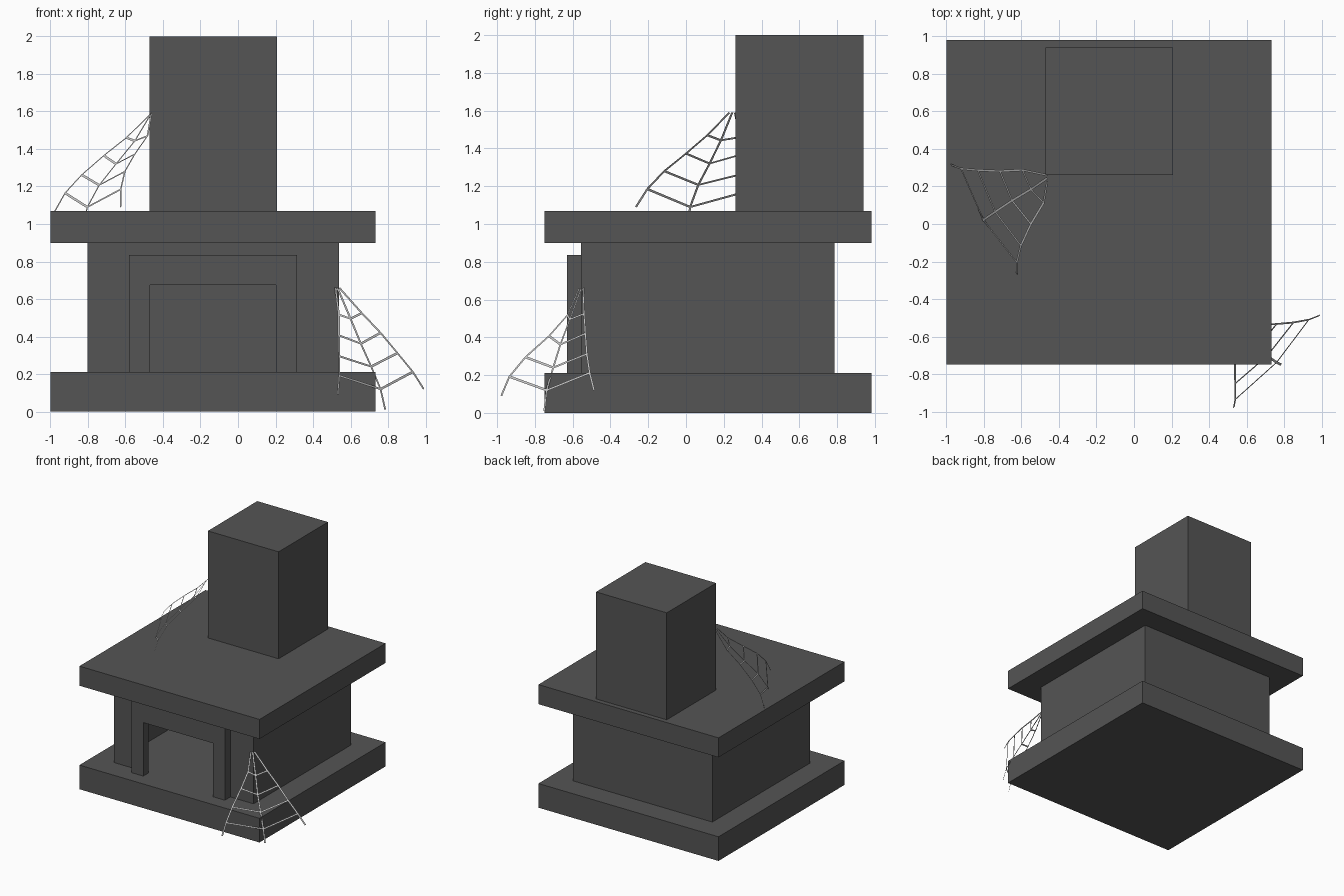
import bpy, bmesh
from mathutils import Vector

if "Cube" in bpy.data.objects:
    bpy.data.objects.remove(bpy.data.objects["Cube"])


def material(name, v):
    m = bpy.data.materials.new(name)
    m.diffuse_color = (v, v, v, 1)
    m.use_nodes = True
    m.node_tree.nodes["Principled BSDF"].inputs["Base Color"].default_value = m.diffuse_color
    return m


STONE = material("dark_stone", 0.09)
SILK = material("pale_silk", 0.6)


def mesh_object(name, verts, faces, mat=STONE, fix_normals=True):
    me = bpy.data.meshes.new(name)
    me.from_pydata(verts, [], faces)
    me.materials.append(mat)
    if fix_normals:
        bm = bmesh.new()
        bm.from_mesh(me)
        bmesh.ops.recalc_face_normals(bm, faces=bm.faces)
        bm.to_mesh(me)
        bm.free()
    ob = bpy.data.objects.new(name, me)
    bpy.context.collection.objects.link(ob)
    return ob


def box(name, x, y, z):
    verts = [(a, b, c) for a in x for b in y for c in z]
    faces = [(0, 1, 3, 2), (4, 6, 7, 5), (0, 4, 5, 1),
             (2, 3, 7, 6), (0, 2, 6, 4), (1, 5, 7, 3)]
    return mesh_object(name, verts, faces)


def arch(x, hole, z0, z, zh):
    """Outline of a wall with a doorway-shaped opening, as (x, z) points."""
    return [(x[0], z0), (x[0], z), (x[1], z), (x[1], z0),
            (hole[1], z0), (hole[1], zh), (hole[0], zh), (hole[0], z0)]


# Solid slabs and chimney
SLAB_X, SLAB_Y = (-1.0, 0.732), (-0.75, 0.982)
box("base_slab", SLAB_X, SLAB_Y, (0, 0.21))
box("mantel_slab", SLAB_X, SLAB_Y, (0.90, 1.07))
box("chimney", (-0.473, 0.207), (0.262, 0.94), (1.07, 2.0))

# Hollow firebox: front wall with opening, plus side and back walls
HOLE, HOLE_Z, FRONT, BACK = (-0.47, 0.203), 0.675, -0.555, 0.785
wall = arch((-0.803, 0.538), HOLE, 0.21, 0.90, HOLE_Z)
verts = [(x, FRONT, z) for x, z in wall] + [(x, BACK, z) for x, z in wall[:4]]
mesh_object("firebox_walls", verts,
            [(0, 1, 6, 7), (1, 2, 5, 6), (2, 3, 4, 5),
             (0, 1, 9, 8), (2, 3, 11, 10), (8, 9, 10, 11)])

# Surround framing the opening, open at the back where it meets the wall
frame = arch((-0.582, 0.315), HOLE, 0.21, 0.835, HOLE_Z)
verts = [(x, y, z) for y in (-0.63, FRONT) for x, z in frame]
sides = [(i, (i + 1) % 8, (i + 1) % 8 + 8, i + 8) for i in range(8)]
mesh_object("fireplace_surround", verts,
            [(0, 1, 6, 7), (1, 2, 5, 6), (2, 3, 4, 5)] + sides)


# Cobwebs: three sagging strands joined by four cross threads, as flat ribbons
def cobweb(name, strands, width=0.013):
    strands = [[Vector(p) for p in s] for s in strands]
    last = len(strands[0]) - 1
    # Outward direction of the web surface at each level
    outward = []
    for i in range(last + 1):
        lo, hi = max(i - 1, 0), min(i + 1, last)
        across = strands[2][max(i, 1)] - strands[0][max(i, 1)]
        down = strands[1][hi] - strands[1][lo]
        outward.append(down.cross(across).normalized())
    rings = [[s[i] for s in strands] for i in range(1, 5)]
    paths = [(s, outward) for s in strands]
    paths += [(r, [outward[i + 1]] * 3) for i, r in enumerate(rings)]
    verts, faces = [], []
    for path, normals in paths:
        start = len(verts)
        for i, p in enumerate(path):
            t = path[min(i + 1, len(path) - 1)] - path[max(i - 1, 0)]
            side = normals[i].cross(t).normalized() * width / 2
            verts += [p - side, p + side]
        for i in range(len(path) - 1):
            a = start + 2 * i
            faces.append((a, a + 2, a + 3, a + 1))
    mesh_object(name, verts, faces, SILK, False)


cobweb("cobweb_base", [
    [(0.52, -0.565, 0.66), (0.537, -0.628, 0.517), (0.537, -0.725, 0.407),
     (0.54, -0.85, 0.295), (0.54, -0.935, 0.192), (0.532, -0.978, 0.09)],
    [(0.53, -0.555, 0.66), (0.60, -0.615, 0.495), (0.655, -0.665, 0.362),
     (0.71, -0.703, 0.24), (0.76, -0.738, 0.12), (0.785, -0.75, 0.01)],
    [(0.54, -0.545, 0.66), (0.66, -0.54, 0.525), (0.76, -0.533, 0.42),
     (0.85, -0.525, 0.312), (0.932, -0.51, 0.212), (0.99, -0.487, 0.12)]])
cobweb("cobweb_chimney", [
    [(-0.462, 0.23, 1.59), (-0.482, 0.113, 1.47), (-0.55, 0.0, 1.373),
     (-0.603, -0.115, 1.28), (-0.625, -0.205, 1.185), (-0.625, -0.265, 1.09)],
    [(-0.462, 0.245, 1.59), (-0.55, 0.185, 1.443), (-0.65, 0.125, 1.32),
     (-0.74, 0.065, 1.207), (-0.803, 0.022, 1.09), (-0.81, 0.018, 1.06)],
    [(-0.462, 0.26, 1.59), (-0.595, 0.288, 1.46), (-0.715, 0.282, 1.365),
     (-0.833, 0.287, 1.262), (-0.922, 0.295, 1.165), (-0.978, 0.317, 1.065)]])
